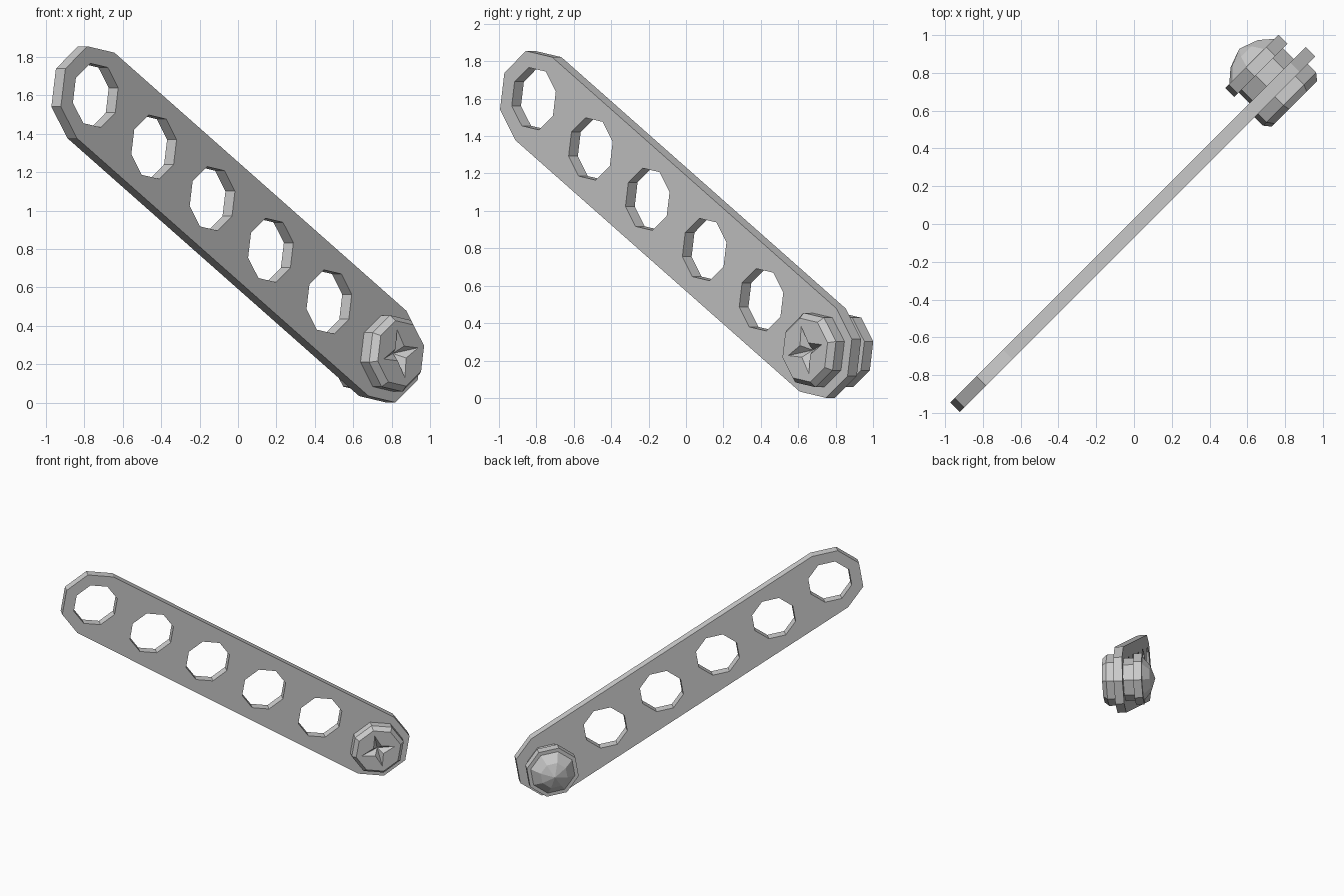
import bpy, bmesh, math
from mathutils import Matrix, Vector

if "Cube" in bpy.data.objects:
    bpy.data.objects.remove(bpy.data.objects["Cube"])

# Bar frame: u runs along the bar, v across it, n is the face normal (front right)
R2 = math.sqrt(0.5)
FIRST, LAST = (-1.10, 1.60), (1.05, 0.256)      # hole centres as (diagonal distance, z)
d = Vector((R2, R2, 0))
n = Vector((R2, -R2, 0))
start = d * FIRST[0] + Vector((0, 0, FIRST[1]))
end = d * LAST[0] + Vector((0, 0, LAST[1]))
length = (end - start).length
u = (end - start).normalized()
v = n.cross(u)
SIDES, HOLES = 8, 6


def frame(origin):
    m = Matrix((u, v, n)).transposed().to_4x4()
    m.translation = origin
    return m


def ring(r, cx=0.0):
    return [(cx + r * math.cos(2 * math.pi * i / SIDES),
             r * math.sin(2 * math.pi * i / SIDES)) for i in range(SIDES)]


def turned(name, rings):
    """Eight-sided part from (radius, n) or (radius, n, alternate radius) rings; radius 0 is a tip."""
    bm = bmesh.new()
    loops = []
    for r, h, *alt in rings:
        if r == 0:
            loops.append([bm.verts.new((0, 0, h))] * SIDES)
            continue
        a, b = ring(r), ring(alt[0] if alt else r)
        loops.append([bm.verts.new((*(b if i % 2 else a)[i], h)) for i in range(SIDES)])
    for lo, hi in zip(loops, loops[1:]):
        for i in range(SIDES):
            j = (i + 1) % SIDES
            bm.faces.new(list(dict.fromkeys((lo[i], lo[j], hi[j], hi[i]))))
    for cap in (loops[0], loops[-1]):
        if cap[0] is not cap[1]:
            bm.faces.new(cap)
    bmesh.ops.recalc_face_normals(bm, faces=bm.faces)
    bm.transform(frame(end))
    me = bpy.data.meshes.new(name)
    bm.to_mesh(me)
    bm.free()
    ob = bpy.data.objects.new(name, me)
    bpy.context.collection.objects.link(ob)
    return ob


# Perforated bar: filled outline with octagonal holes
cu = bpy.data.curves.new("perforated_bar", 'CURVE')
cu.dimensions = '2D'
cu.fill_mode = 'BOTH'
cu.extrude = 0.035


def add_spline(pts):
    sp = cu.splines.new('POLY')
    sp.points.add(len(pts) - 1)
    for p, (x, y) in zip(sp.points, pts):
        p.co = (x, y, 0, 1)
    sp.use_cyclic_u = True
    sp.use_smooth = False


outer = ring(0.262)
right = [outer[i % SIDES] for i in range(-2, 3)]
left = [outer[i] for i in range(2, 7)]
add_spline([(x + length, y) for x, y in right] + left)
for k in range(HOLES):
    add_spline(ring(0.171, length * k / (HOLES - 1)))
bar = bpy.data.objects.new("perforated_bar", cu)
bpy.context.collection.objects.link(bar)
bar.matrix_world = frame(start + n * 0.016)
bpy.context.view_layer.objects.active = bar
bar.select_set(True)
bpy.ops.object.convert(target='MESH')

# Bolt head with chamfer and recessed four-point star
turned("bolt_head", [(0.204, 0.051), (0.204, 0.115), (0.175, 0.15),
                     (0.045, 0.15, 0.13), (0, 0.09)])
# Shank passing through the last hole
turned("bolt_shank", [(0.170, -0.11), (0.170, 0.06)])
# Rear collar and faceted domed cap
turned("rear_collar", [(0.204, -0.167), (0.204, -0.10)])
turned("rear_dome", [(0, -0.262), (0.105, -0.225), (0.175, -0.166)])
